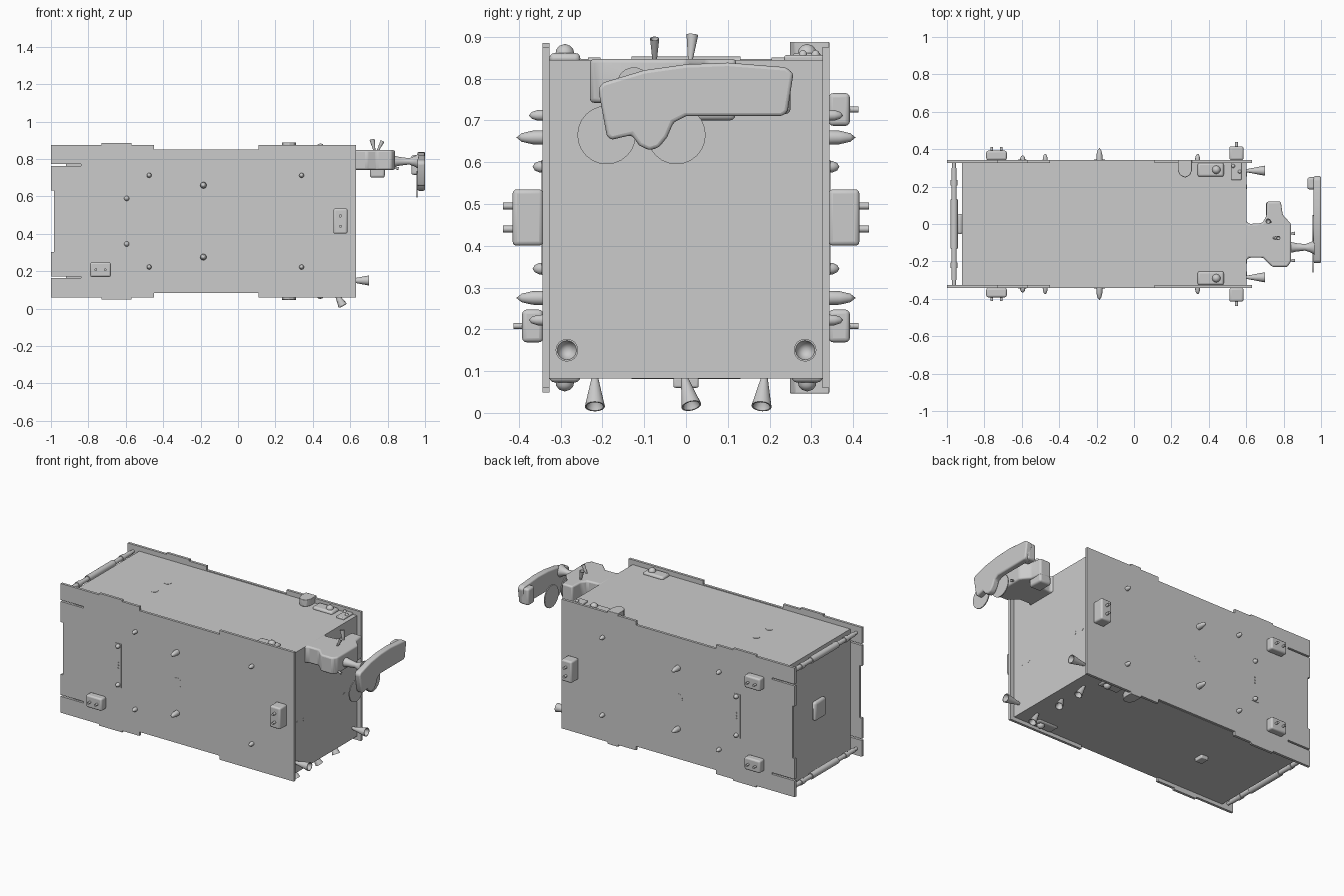
import bpy
import bmesh
from math import radians
from mathutils import Vector

default_cube = bpy.data.objects.get("Cube")
if default_cube:
    bpy.data.objects.remove(default_cube, do_unlink=True)

grey = bpy.data.materials.new("plain_grey")
grey.use_nodes = True
grey_value = (0.6, 0.6, 0.6, 1)
grey.diffuse_color = grey_value
grey.node_tree.nodes["Principled BSDF"].inputs["Base Color"].default_value = grey_value

MIDDLE = 0.467   # height of the hull's horizontal symmetry plane


def finish(name, bm, bevel=0, segments=3):
    """Turn a bmesh into a named, softly shaded object."""
    bmesh.ops.recalc_face_normals(bm, faces=bm.faces)
    mesh = bpy.data.meshes.new(name)
    bm.to_mesh(mesh)
    bm.free()
    mesh.materials.append(grey)
    part = bpy.data.objects.new(name, mesh)
    bpy.context.collection.objects.link(part)
    bpy.ops.object.select_all(action="DESELECT")
    part.select_set(True)
    bpy.context.view_layer.objects.active = part
    bpy.ops.object.shade_smooth_by_angle(angle=radians(35))
    if bevel:
        rounding = part.modifiers.new("rounding", "BEVEL")
        rounding.width = bevel
        rounding.segments = segments
        rounding.limit_method = "ANGLE"
    return part


def prism(name, outline, normal_axis, low, high, bevel=0):
    """Extrude a flat outline along one axis."""
    bm = bmesh.new()
    verts = []
    for point in outline:
        co = list(point)
        co.insert(normal_axis, low)
        verts.append(bm.verts.new(co))
    face = bm.faces.new(verts)
    moved = bmesh.ops.extrude_face_region(bm, geom=[face])["geom"]
    shift = Vector((0, 0, 0))
    shift[normal_axis] = high - low
    bmesh.ops.translate(bm, vec=shift, verts=[v for v in moved if isinstance(v, bmesh.types.BMVert)])
    return finish(name, bm, bevel)


def box(name, x, y, z, bevel=0):
    """Box given by its (low, high) range on each axis."""
    return prism(name, [(x[0], y[0]), (x[1], y[0]), (x[1], y[1]), (x[0], y[1])],
                 2, z[0], z[1], bevel)


def lathe(name, start, direction, profile, sides=24):
    """Solid of revolution; profile holds (distance, radius) pairs."""
    bm = bmesh.new()
    turn = Vector((0, 0, 1)).rotation_difference(Vector(direction))
    axis = Vector(direction).normalized()
    line = [bm.verts.new(Vector(start) + axis * d + turn @ Vector((r, 0, 0)))
            for d, r in profile]
    edges = [bm.edges.new(pair) for pair in zip(line, line[1:])]
    bmesh.ops.spin(bm, geom=line + edges, cent=start, axis=axis,
                   angle=radians(360), steps=sides, use_duplicate=False)
    bmesh.ops.remove_doubles(bm, verts=bm.verts, dist=0.0001)
    return finish(name, bm)


def disc(name, start, direction, radius, height=0.002):
    return lathe(name, start, direction, [(0, 0), (0, radius), (height, radius), (height, 0)])


def horn(name, start, direction, length, root, mouth):
    """Hollow flared nozzle."""
    return lathe(name, start, direction,
                 [(0, 0), (0, root), (length, mouth), (length, mouth * 0.85), (length * 0.3, 0)])


def dome(name, start, direction, height, radius):
    return lathe(name, start, direction, [(0, 0), (0, radius), (height * 0.4, radius * 0.95),
                                          (height * 0.8, radius * 0.6), (height, 0)])


# Hull
box("hull", (-0.92, 0.602), (-0.33, 0.33), (0.082, 0.845))

# Side plates: upper half of the outline, then mirrored about the middle
upper = [(0.63, 0.408), (0.11, 0.408), (0.11, 0.383), (-0.45, 0.383), (-0.45, 0.408),
         (-0.57, 0.408), (-0.57, 0.418), (-0.73, 0.418), (-0.73, 0.408), (-1, 0.408),
         (-1, 0.305), (-0.84, 0.305), (-0.84, 0.295), (-1, 0.295), (-1, 0.165), (-0.985, 0.165)]
outline = [(x, MIDDLE + h) for x, h in upper] + [(x, MIDDLE - h) for x, h in reversed(upper)]
for side, label in ((-1, "front"), (1, "back")):
    prism(label + "_plate", outline, 1, side * 0.327, side * 0.343)
    out = (0, side, 0)
    face = side * 0.342

    # Raised strip, port and three small studs
    strip = sorted((face, face + side * 0.004))
    box(label + "_strip", (-0.62, -0.575), strip, (0.33, 0.605))
    disc(label + "_port", (-0.185, face, MIDDLE), out, 0.03)
    for step in (-1, 0, 1):
        disc(label + "_stud", (-0.595, face, MIDDLE + step * 0.018), out, 0.004, 0.008)

    # Antennas and knobs, mirrored up and down
    for flip in (-1, 1):
        dome(label + "_long_fin", (-0.185, face, MIDDLE + flip * 0.192), out, 0.064, 0.017)
        dome(label + "_knob", (-0.595, face, MIDDLE + flip * 0.122), out, 0.025, 0.014)
        for x in (-0.475, 0.34):
            dome(label + "_short_fin", (x, face, MIDDLE + flip * 0.245), out, 0.034, 0.013)

    # Thruster pods with paired nozzles
    box(label + "_tall_pod", (0.51, 0.585), sorted((face, side * 0.415)), (0.4, 0.535), 0.01)
    for z in (0.44, 0.495):
        lathe(label + "_tall_nozzle", (0.548, side * 0.41, z), out,
              [(0, 0), (0, 0.008), (0.028, 0.008), (0.028, 0)], 12)
    for flip in ((-1,) if side < 0 else (-1, 1)):
        z = MIDDLE + flip * 0.259
        box(label + "_wide_pod", (-0.79, -0.68), sorted((face, side * 0.392)),
            (z - 0.039, z + 0.039), 0.01)
        for x in (-0.76, -0.71):
            lathe(label + "_wide_nozzle", (x, side * 0.388, z), out,
                  [(0, 0), (0, 0.007), (0.025, 0.007), (0.025, 0)], 12)

    # Horns and holes on the end wall
    horn("end_horn", (0.6, side * 0.285, 0.15), (1, 0, 0), 0.1, 0.008, 0.027)
    for y in (0.2, 0.265):
        disc("end_port", (0.601, side * y, 0.393), (1, 0, 0), 0.012)

# Fittings on the roof and floor
for flip, label in ((1, "roof"), (-1, "floor")):
    up = (0, 0, flip)
    skin = MIDDLE + flip * 0.378
    for y in (-0.29, 0.29):
        box(label + "_dome_base", (0.34, 0.48), (y - 0.037, y + 0.037),
            sorted((skin - flip * 0.01, skin + flip * 0.016)), 0.012)
        dome(label + "_dome", (0.44, y, skin + flip * 0.015), up, 0.023, 0.022)
    for y in (-0.063, 0.07):
        disc(label + "_port", (-0.54, y, skin), up, 0.022)
    bracket = [(0.235, 0.343), (0.235, 0.285), (0.247, 0.26), (0.273, 0.248),
               (0.298, 0.26), (0.31, 0.285), (0.31, 0.343)]
    prism(label + "_bracket", bracket, 2, skin, skin + flip * 0.043, 0.003)

    # Tie rods with sleeves at the open end
    z = MIDDLE + flip * 0.366
    for name, reach, radius in (("rod", 0.33, 0.01), ("rod_collar", 0.3, 0.014),
                                ("rod_sleeve", 0.13, 0.02)):
        lathe(label + "_" + name, (-0.962, -reach, z), (0, 1, 0),
              [(0, 0), (0, radius), (reach * 2, radius), (reach * 2, 0)])
    for y in (-0.22, 0.22):
        lathe(label + "_rod_neck", (-0.962, y - 0.015, z), (0, 1, 0),
              [(0, 0), (0, 0.018), (0.03, 0.018), (0.03, 0)])

box("roof_clamp", (0.52, 0.575), (0.235, 0.33), (0.84, 0.856), 0.005)
for x, y in ((0.53, 0.31), (0.565, 0.28)):
    dome("clamp_bolt", (x, y, 0.855), (0, 0, 1), 0.014, 0.01)
box("floor_latch", (-0.52, -0.47), (-0.03, 0.03), (0.06, 0.085), 0.005)
box("end_pad", (-0.945, -0.915), (-0.055, 0.055), (0.41, 0.53), 0.015)

# Horns beneath the hull, splayed outward
for y, lean in ((-0.218, 0), (-0.005, 0.25), (0.188, -0.1)):
    horn("floor_horn", (0.52, y, 0.088), (0.55, lean, -1), 0.083, 0.007, 0.024)

# Arm block
arm = [(0.595, 0.02), (0.615, 0), (0.685, 0.005), (0.707, 0.04), (0.71, 0.12), (0.785, 0.12),
       (0.795, 0.05), (0.84, 0), (0.84, -0.2), (0.82, -0.23), (0.74, -0.23),
       (0.69, -0.18), (0.615, -0.18), (0.595, -0.2)]
prism("arm_block", arm, 2, 0.742, 0.847, 0.012)
box("arm_foot", (0.705, 0.785), (0.02, 0.118), (0.7, 0.76), 0.012)
horn("arm_horn", (0.73, 0.01, 0.84), (-0.2, 0.08, 1), 0.066, 0.005, 0.014)
horn("arm_horn_small", (0.745, -0.075, 0.84), (0.5, 0, 1), 0.062, 0.005, 0.011)
for y in (-0.195, -0.05):
    horn("arm_side_horn", (0.835, y, 0.755), (1, 0, -0.3), 0.025, 0.004, 0.009)

# Neck and curved paddle
lathe("neck", (0.835, -0.125, 0.787), (1, 0, 0),
      [(0, 0), (0, 0.03), (0.03, 0.023), (0.08, 0.017), (0.11, 0.028), (0.13, 0.04), (0.13, 0)])
paddle = [(-0.2, 0.79), (-0.1, 0.82), (0, 0.834), (0.1, 0.838), (0.24, 0.827), (0.257, 0.812),
          (0.243, 0.72), (0.23, 0.71), (0, 0.71), (-0.03, 0.695), (-0.045, 0.66),
          (-0.065, 0.635), (-0.088, 0.628), (-0.112, 0.64), (-0.13, 0.665),
          (-0.18, 0.653), (-0.19, 0.665), (-0.21, 0.775)]
prism("paddle", paddle, 0, 0.96, 1, 0.012)
box("paddle_tip", (0.927, 0.985), (0.185, 0.25), (0.715, 0.82), 0.012)
for y in (-0.19, -0.023):
    disc("paddle_disc", (0.955, y, 0.665), (1, 0, 0), 0.07, 0.006)
